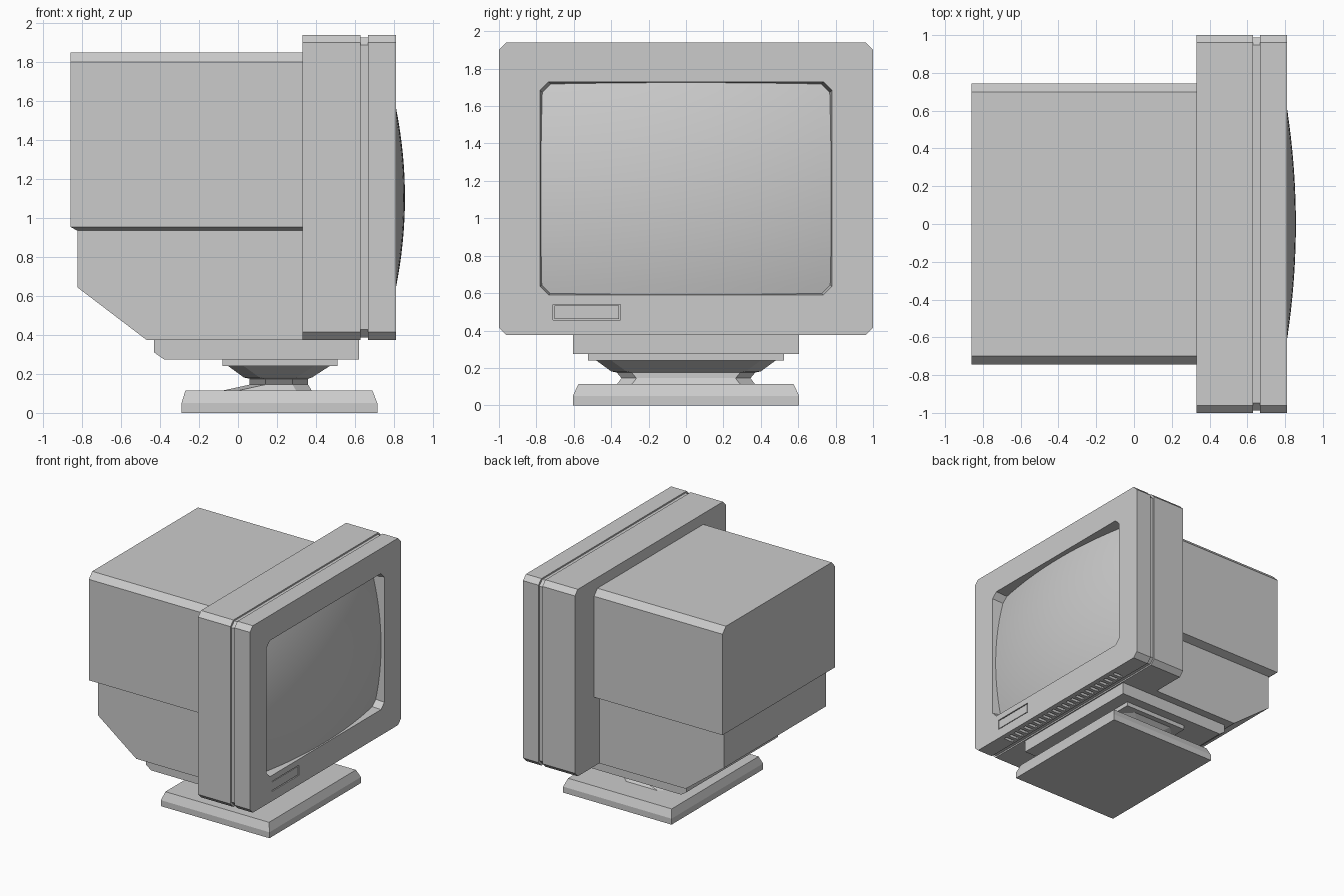
import bpy
import bmesh

cube = bpy.data.objects.get("Cube")
if cube:
    bpy.data.objects.remove(cube, do_unlink=True)

# Single plastic colour
grey = bpy.data.materials.new("warm_grey_plastic")
grey.use_nodes = True
GREY = (0.6, 0.6, 0.6, 1.0)
grey.diffuse_color = GREY
grey.node_tree.nodes["Principled BSDF"].inputs["Base Color"].default_value = GREY


def finish(name, bm):
    bmesh.ops.recalc_face_normals(bm, faces=bm.faces)
    mesh = bpy.data.meshes.new(name)
    bm.to_mesh(mesh)
    bm.free()
    mesh.materials.append(grey)
    obj = bpy.data.objects.new(name, mesh)
    bpy.context.collection.objects.link(obj)
    return obj


def outline(a0, a1, b0, b1, c=0.0):
    """Rectangle with optional cut corners."""
    if not c:
        return [(a0, b0), (a1, b0), (a1, b1), (a0, b1)]
    return [(a0 + c, b0), (a1 - c, b0), (a1, b0 + c), (a1, b1 - c),
            (a1 - c, b1), (a0 + c, b1), (a0, b1 - c), (a0, b0 + c)]


def add_loft(bm, rings):
    loops = [[bm.verts.new(p) for p in ring] for ring in rings]
    n = len(loops[0])
    for low, high in zip(loops, loops[1:]):
        for i in range(n):
            j = (i + 1) % n
            bm.faces.new((low[i], low[j], high[j], high[i]))
    bm.faces.new(loops[0])
    bm.faces.new(loops[-1])


def stack(name, levels, corner=0.0):
    """Loft upwards through levels of (z, x_min, x_max, half_width)."""
    bm = bmesh.new()
    add_loft(bm, [[(x, y, z) for x, y in outline(x0, x1, -w, w, corner)]
                  for z, x0, x1, w in levels])
    return finish(name, bm)


def x_ring(x, y0, y1, z0, z1, c=0.0):
    return [(x, y, z) for y, z in outline(y0, y1, z0, z1, c)]


def cut(target, cutter):
    cutter.hide_render = True
    cutter.hide_set(True)
    mod = target.modifiers.new(cutter.name, 'BOOLEAN')
    mod.operation = 'DIFFERENCE'
    mod.solver = 'EXACT'
    mod.object = cutter
    bpy.context.view_layer.objects.active = target
    bpy.ops.object.modifier_apply(modifier=mod.name)
    bpy.data.objects.remove(cutter, do_unlink=True)


# Foot, swivel and tilt block
stack("base_plate", [(0, -0.29, 0.715, 0.605), (0.05, -0.29, 0.715, 0.605),
                     (0.115, -0.27, 0.69, 0.575)])
stack("swivel_neck", [(0.112, -0.09, 0.38, 0.37), (0.145, 0.06, 0.36, 0.345),
                      (0.175, 0.06, 0.36, 0.37), (0.182, 0.03, 0.38, 0.40),
                      (0.24, -0.05, 0.47, 0.48)], 0.08)
stack("swivel_plate", [(0.24, -0.08, 0.51, 0.525), (0.28, -0.08, 0.51, 0.525)])
stack("tilt_block", [(0.275, -0.38, 0.62, 0.605), (0.31, -0.43, 0.62, 0.605),
                     (0.38, -0.43, 0.62, 0.605)])

# Rear housing
stack("lower_housing", [(0.375, -0.47, 0.34, 0.675), (0.645, -0.825, 0.34, 0.675),
                        (0.94, -0.825, 0.34, 0.675)])
stack("upper_housing", [(0.935, -0.825, 0.34, 0.675), (0.955, -0.86, 0.34, 0.745),
                        (1.80, -0.86, 0.34, 0.745), (1.85, -0.86, 0.34, 0.70)])

# Front bezel with a shallow seam around it
bm = bmesh.new()
add_loft(bm, [x_ring(x, -1 + d, 1 - d, 0.375 + d, 1.94 - d, 0.04)
              for x, d in ((0.33, 0), (0.63, 0), (0.63, 0.012),
                           (0.667, 0.012), (0.667, 0), (0.81, 0))])
bezel = finish("front_bezel", bm)

# Screen opening with sloping walls
bm = bmesh.new()
add_loft(bm, [x_ring(x, -0.78 + d, 0.78 - d, 0.59 + d, 1.73 - d, 0.045)
              for x, d in ((0.66, 0.018), (0.83, -0.002))])
cut(bezel, finish("opening_cutter", bm))

# Recess for the control door
bm = bmesh.new()
add_loft(bm, [x_ring(x, -0.71, -0.35, 0.455, 0.54) for x in (0.79, 0.83)])
cut(bezel, finish("door_cutter", bm))
bm = bmesh.new()
add_loft(bm, [x_ring(x, -0.703, -0.357, 0.462, 0.533) for x in (0.785, 0.808)])
finish("control_door", bm)

# Row of vent slots under the bezel
bm = bmesh.new()
count = 24
for i in range(count):
    y = -0.67 + 1.34 * i / (count - 1)
    add_loft(bm, [x_ring(x, y - 0.014, y + 0.014, 0.35, 0.405) for x in (0.69, 0.77)])
cut(bezel, finish("vent_cutter", bm))

# Bulging glass
bm = bmesh.new()
bmesh.ops.create_grid(bm, x_segments=24, y_segments=20, size=1)
for v in bm.verts:
    y, z = v.co.x * 0.785, 1.16 + v.co.y * 0.575
    v.co = (0.857 - 0.125 * y ** 2 - 0.217 * (z - 1.105) ** 2, y, z)
glass = finish("screen_glass", bm)
if glass.data.polygons[0].normal.x < 0:
    glass.data.flip_normals()
for p in glass.data.polygons:
    p.use_smooth = True
